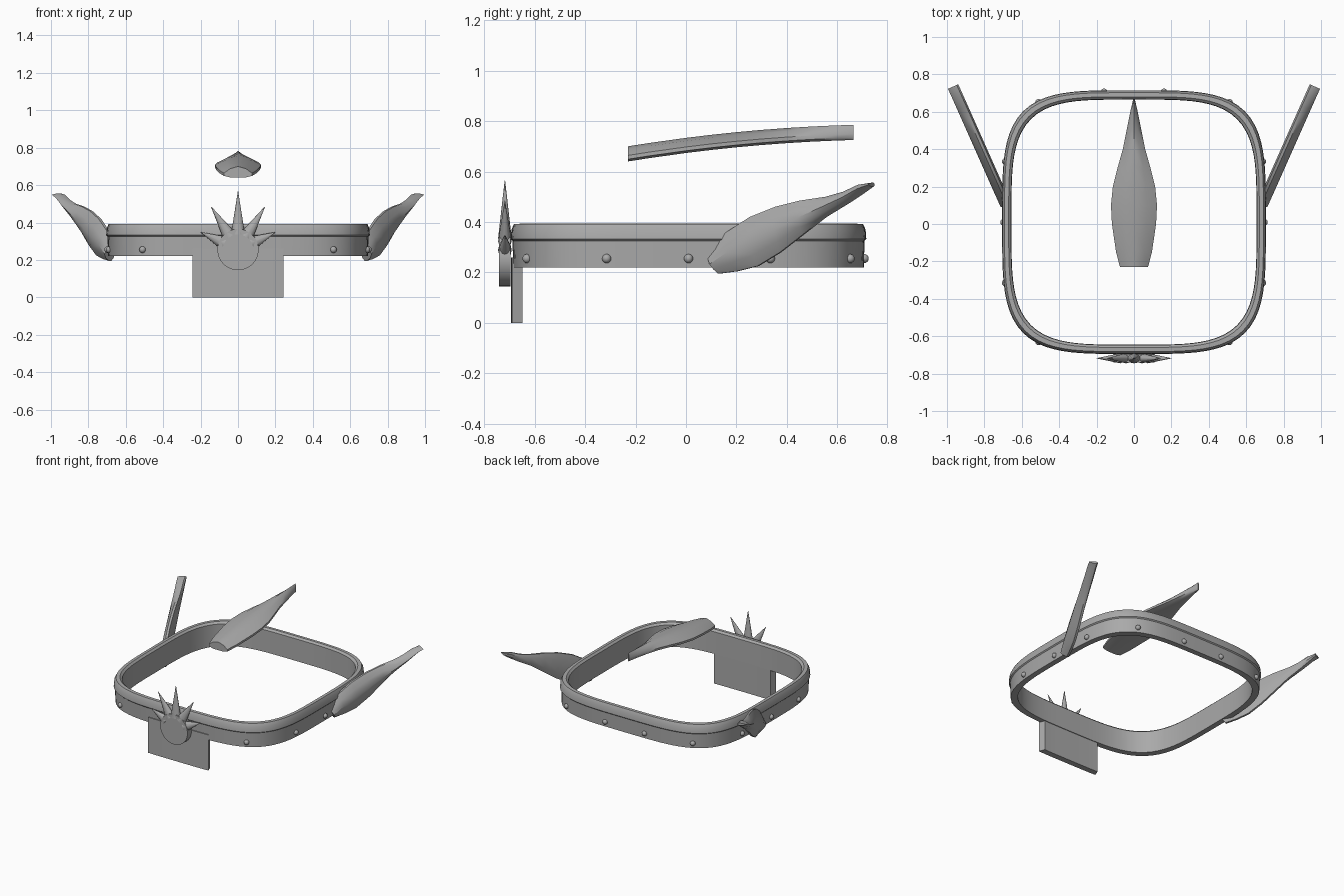
import bpy, bmesh, math
from mathutils import Vector, Matrix

cube = bpy.data.objects.get("Cube")
if cube:
    bpy.data.objects.remove(cube, do_unlink=True)

metal = bpy.data.materials.new("grey metal")
metal.use_nodes = True
GREY = (0.4, 0.4, 0.4, 1)
metal.diffuse_color = GREY
metal.node_tree.nodes["Principled BSDF"].inputs["Base Color"].default_value = GREY


def finish(name, bm, angle=35):
    bmesh.ops.recalc_face_normals(bm, faces=bm.faces)
    mesh = bpy.data.meshes.new(name)
    bm.to_mesh(mesh)
    bm.free()
    obj = bpy.data.objects.new(name, mesh)
    bpy.context.collection.objects.link(obj)
    mesh.materials.append(metal)
    bpy.ops.object.select_all(action="DESELECT")
    obj.select_set(True)
    bpy.context.view_layer.objects.active = obj
    bpy.ops.object.shade_smooth_by_angle(angle=math.radians(angle))
    return obj


def loft(name, rings, closed=False, angle=35):
    """Skin a list of point loops, either into a closed ring or with end caps."""
    bm = bmesh.new()
    loops = [[bm.verts.new(p) for p in ring] for ring in rings]
    pairs = list(zip(loops, loops[1:]))
    if closed:
        pairs.append((loops[-1], loops[0]))
    else:
        bm.faces.new(loops[0])
        bm.faces.new(loops[-1])
    for a, b in pairs:
        for i in range(len(a)):
            j = (i + 1) % len(a)
            bm.faces.new((a[i], a[j], b[j], b[i]))
    return finish(name, bm, angle)


def squircle(angle, radius, z):
    c, s = math.cos(angle), math.sin(angle)
    r = radius / (c ** 4 + s ** 4) ** 0.25
    return Vector((r * c, r * s + 0.01, z))


# Rounded-square band with a raised upper lip
band_profile = [(0.655, 0.22), (0.695, 0.22), (0.698, 0.325), (0.705, 0.332),
                (0.702, 0.37), (0.692, 0.392), (0.67, 0.393), (0.657, 0.38)]
STEPS = 112
loft("band", [[squircle(2 * math.pi * k / STEPS, r, z) for r, z in band_profile]
              for k in range(STEPS)], closed=True)

# Hanging front plate following the band
half = math.atan2(0.24, 0.69)
plate_profile = [(0.66, 0), (0.703, 0), (0.703, 0.26), (0.66, 0.26)]
loft("front_plate", [[squircle(-math.pi / 2 + half * k / 6, r, z) for r, z in plate_profile]
                     for k in range(-6, 7)])

# Rivets around the sides, corners and back
spots = [(0.7, y) for y in (-0.33, 0, 0.33)] + [(0.51, -0.64), (0.51, 0.64), (0.16, 0.7)]
bm = bmesh.new()
for side in (-1, 1):
    for x, y in spots:
        a = math.atan2(y, x * side)
        bmesh.ops.create_uvsphere(bm, u_segments=12, v_segments=8, radius=0.018,
                                  matrix=Matrix.Translation(squircle(a, 0.697, 0.255)))
finish("rivets", bm, 60)

# Sunburst emblem: disc and five spikes
centre = Vector((0, -0.718, 0.255))
bm = bmesh.new()
bmesh.ops.create_cone(bm, cap_ends=True, segments=48, radius1=0.11, radius2=0.11, depth=0.046,
                      matrix=Matrix.Translation(centre) @ Matrix.Rotation(math.pi / 2, 4, "X"))
finish("emblem_disc", bm)

bm = bmesh.new()
for degrees, reach in ((0, 0.31), (32, 0.27), (-32, 0.27), (65, 0.22), (-65, 0.22)):
    start = 0.08
    place = (Matrix.Translation(centre) @ Matrix.Rotation(math.radians(degrees), 4, "Y")
             @ Matrix.Translation((0, 0, (start + reach) / 2))
             @ Matrix.Diagonal((1.25, 0.9, 1, 1)))
    bmesh.ops.create_cone(bm, cap_ends=True, segments=12, radius1=0.03, radius2=0.001,
                          depth=reach - start, matrix=place)
finish("emblem_spikes", bm, 50)

# Feather cross-section: position across the blade, height through its thickness
blade = [(-1, 0.15), (-0.5, 0), (0.5, 0), (1, 0.15), (1, 0.4),
         (0.55, 0.8), (0, 1), (-0.55, 0.8), (-1, 0.4)]


def feather(name, edges, normal, thickness):
    rings = []
    for a, b in edges:
        mid, span = (a + b) / 2, (a - b) / 2
        rings.append([mid + span * s + normal * (h * thickness) for s, h in blade])
    return loft(name, rings)


# Arched top feather floating over the middle
outline = [(-0.23, 0.075), (-0.15, 0.096), (0, 0.118), (0.1, 0.123), (0.2, 0.113), (0.3, 0.088),
           (0.4, 0.06), (0.5, 0.04), (0.6, 0.02), (0.665, 0.005)]
edges = []
for y, w in outline:
    t = (y + 0.23) / 0.89
    z = 0.64 + 0.145 * t - 0.06 * t * t
    edges.append((Vector((w, y, z)), Vector((-w, y, z))))
feather("top_feather", edges, Vector((0, 0, 1)), 0.06)

# Side feathers sweeping back and outward: upper and lower edge as (y, z)
upper = [(0.085, 0.27), (0.15, 0.355), (0.25, 0.42), (0.35, 0.46), (0.45, 0.485),
         (0.55, 0.5), (0.62, 0.52), (0.68, 0.548), (0.735, 0.556)]
lower = [(0.125, 0.195), (0.2, 0.205), (0.28, 0.225), (0.37, 0.28), (0.46, 0.35),
         (0.55, 0.42), (0.64, 0.475), (0.7, 0.515), (0.735, 0.54)]
for side, name in ((1, "left_feather"), (-1, "right_feather")):
    def place_edge(p):
        return Vector((side * (0.657 + 0.445 * (p[0] - 0.1)), p[0] + 0.012, p[1]))
    feather(name, [(place_edge(a), place_edge(b)) for a, b in zip(upper, lower)],
            Vector((side * 0.914, -0.406, 0)), 0.06)
